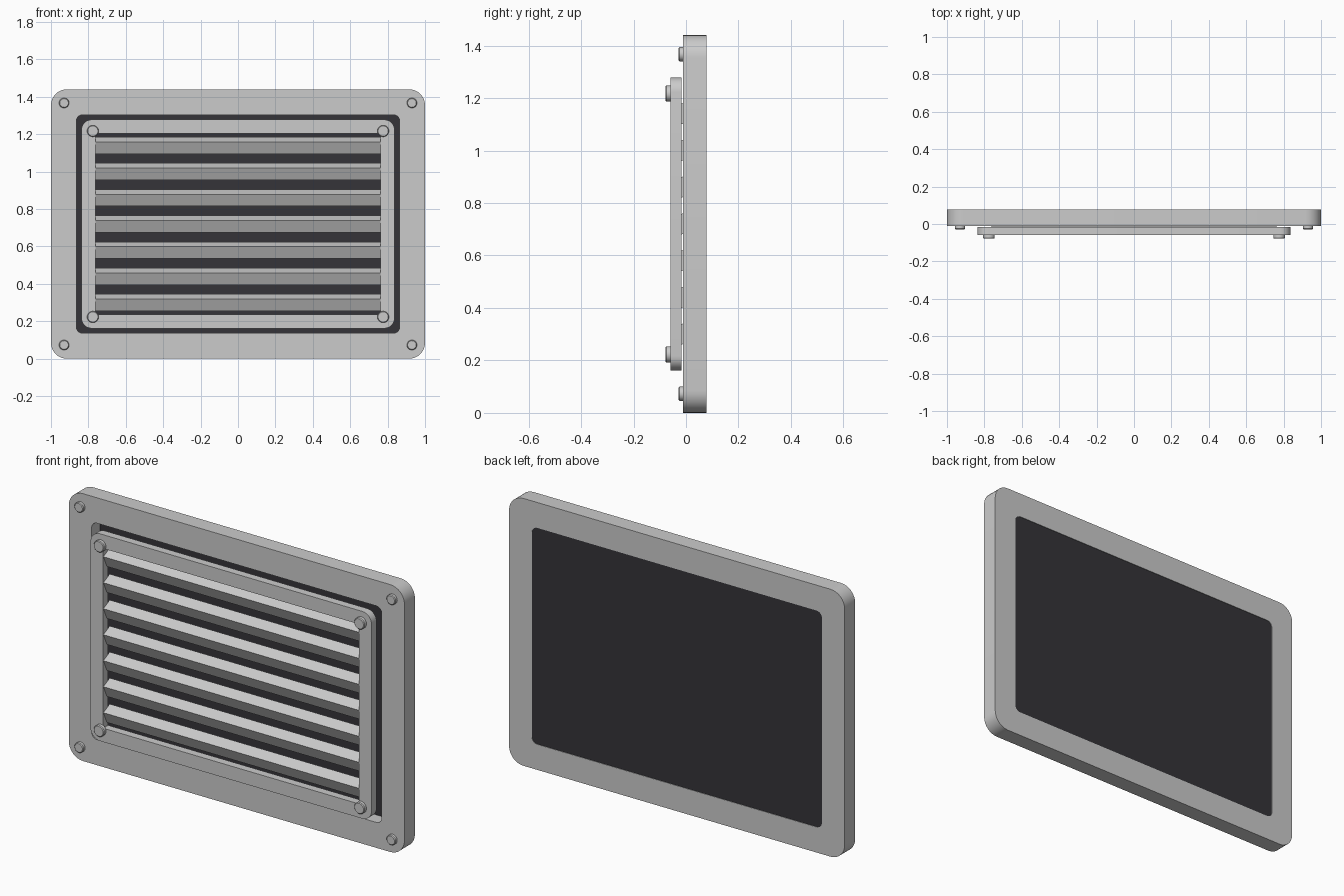
import bpy, bmesh
from math import sin, cos, pi, atan2, hypot
from mathutils import Matrix

if "Cube" in bpy.data.objects:
    bpy.data.objects.remove(bpy.data.objects["Cube"])

CZ = 0.72  # height of the vent's centre

dark = bpy.data.materials.new("dark_backing")
dark.diffuse_color = (0.035, 0.034, 0.04, 1)
dark.use_nodes = True
dark.node_tree.nodes["Principled BSDF"].inputs["Base Color"].default_value = dark.diffuse_color


def finish(name, bm, smooth=True):
    bmesh.ops.recalc_face_normals(bm, faces=bm.faces)
    me = bpy.data.meshes.new(name)
    bm.to_mesh(me)
    bm.free()
    ob = bpy.data.objects.new(name, me)
    bpy.context.collection.objects.link(ob)
    if smooth:
        bpy.ops.object.select_all(action='DESELECT')
        ob.select_set(True)
        bpy.context.view_layer.objects.active = ob
        bpy.ops.object.shade_smooth_by_angle()
    return ob


def outline(hx, hz, r, seg=8):
    pts = []
    for q, (sx, sz) in enumerate([(1, 1), (-1, 1), (-1, -1), (1, -1)]):
        for i in range(seg + 1):
            a = (q + i / seg) * pi / 2
            pts.append((sx * (hx - r) + r * cos(a), CZ + sz * (hz - r) + r * sin(a)))
    return pts


def strip(bm, a, b):
    n = len(a)
    for i in range(n):
        j = (i + 1) % n
        bm.faces.new((a[i], a[j], b[j], b[i]))


def ring(name, outer, inner, y0, y1):
    bm = bmesh.new()
    loops = [[bm.verts.new((x, y, z)) for x, z in pts]
             for pts, y in ((outer, y0), (outer, y1), (inner, y1), (inner, y0))]
    for i in range(4):
        strip(bm, loops[i], loops[(i + 1) % 4])
    return finish(name, bm)


def plate(name, pts, y0, y1):
    bm = bmesh.new()
    a, b = [[bm.verts.new((x, y, z)) for x, z in pts] for y in (y0, y1)]
    strip(bm, a, b)
    bm.faces.new(a)
    bm.faces.new(b)
    return finish(name, bm)


def screw(name, x, z, r, y0, y1):
    # round head with a small chamfer at the front
    bm = bmesh.new()
    c = 0.004
    loops = [[bm.verts.new((x + rr * cos(i * pi / 12), y, z + rr * sin(i * pi / 12)))
              for i in range(24)]
             for rr, y in ((r, y1), (r, y0 + c), (r - c, y0))]
    strip(bm, loops[0], loops[1])
    strip(bm, loops[1], loops[2])
    bm.faces.new(loops[0])
    bm.faces.new(loops[2])
    return finish(name, bm)


# Outer frame with the dark backing plate inside it
ring("outer_frame", outline(1.0, 0.72, 0.085), outline(0.864, 0.583, 0.032), -0.0115, 0.0775)
back = plate("backing_plate", outline(0.864, 0.583, 0.032), 0.06, 0.075)
back.data.materials.append(dark)

# Raised inner frame that carries the louvres
ring("louvre_frame", outline(0.837, 0.558, 0.055), outline(0.762, 0.484, 0.003), -0.059, -0.017)

# Seven tilted slats
dy, dz = 0.055, 0.026
tilt = atan2(dz, dy)
depth = hypot(dy, dz)
thick = 0.064 / cos(tilt)
for k in range(7):
    bm = bmesh.new()
    bmesh.ops.create_cube(bm, size=1, matrix=(
        Matrix.Translation((0, -0.015, 0.30 + 0.14 * k))
        @ Matrix.Rotation(tilt, 4, 'X')
        @ Matrix.Diagonal((1.526, depth, thick, 1))))
    finish(f"slat_{k + 1}", bm, smooth=False)

# Screws in the corners of both frames
for sx in (-1, 1):
    for sz in (-1, 1):
        screw("outer_screw", sx * 0.93, CZ + sz * 0.647, 0.027, -0.029, -0.010)
        screw("louvre_screw", sx * 0.776, CZ + sz * 0.497, 0.031, -0.0785, -0.057)
